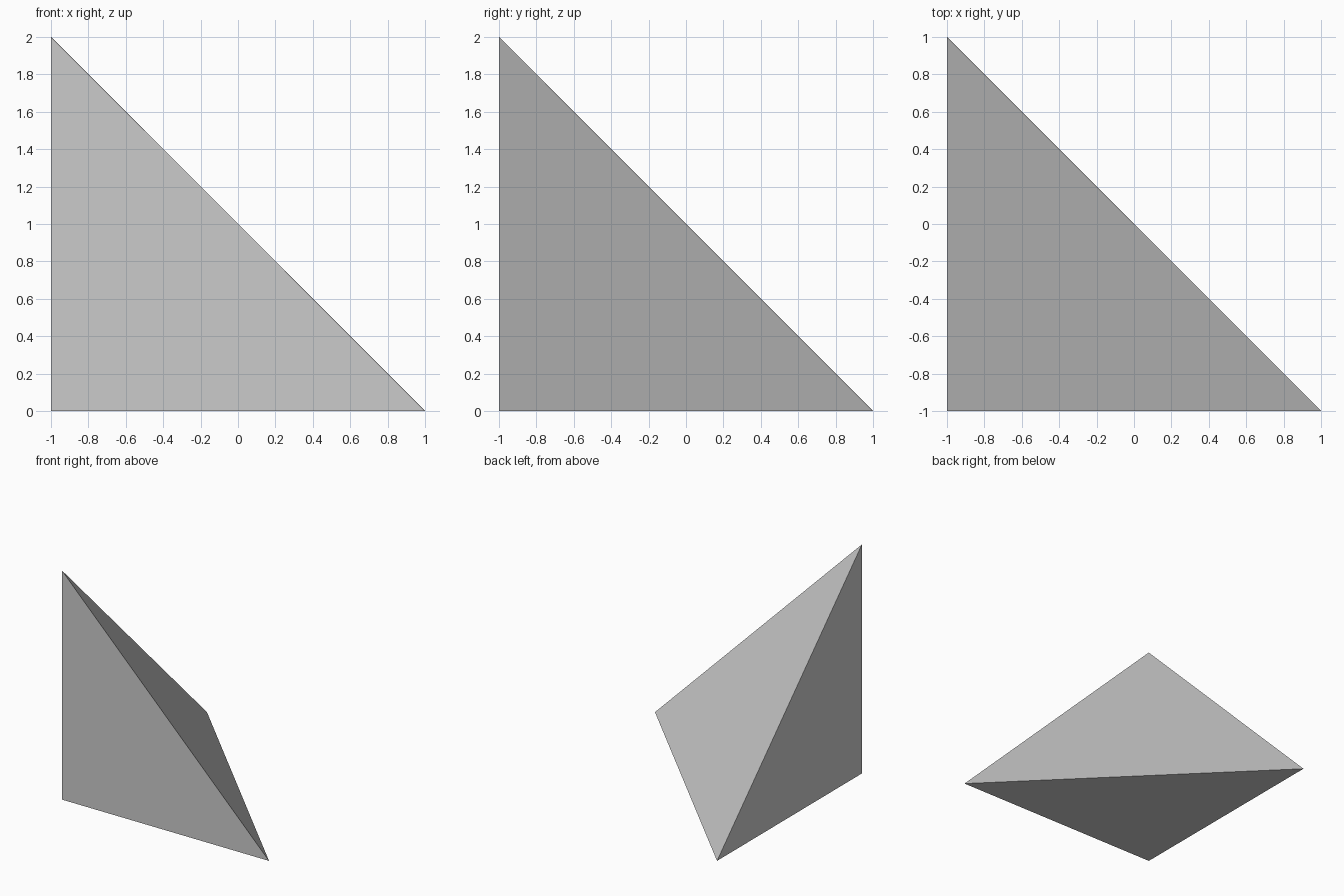
import bpy, bmesh
from mathutils import Vector

if "Cube" in bpy.data.objects:
    bpy.data.objects.remove(bpy.data.objects["Cube"])

CORNERS = [(-1, -1, 0), (1, -1, 0), (-1, 1, 0), (-1, -1, 2)]
# each cutting plane: a point on it and its normal
KNOT = (-0.5, -1, 0)
ACROSS = (-0.75, -0.75, 0)


def wedge_piece(name, cuts):
    """Right-angled pyramid trimmed by planes; material behind each normal stays."""
    bm = bmesh.new()
    for c in CORNERS:
        bm.verts.new(c)
    bmesh.ops.convex_hull(bm, input=bm.verts[:])
    for point, normal in cuts:
        bmesh.ops.bisect_plane(bm, geom=bm.verts[:] + bm.edges[:] + bm.faces[:],
                               dist=1e-5, plane_co=Vector(point),
                               plane_no=Vector(normal).normalized(), clear_outer=True)
        bmesh.ops.holes_fill(bm, edges=[e for e in bm.edges if e.is_boundary], sides=0)
    bmesh.ops.recalc_face_normals(bm, faces=bm.faces[:])
    mesh = bpy.data.meshes.new(name)
    bm.to_mesh(mesh)
    bm.free()
    obj = bpy.data.objects.new(name, mesh)
    bpy.context.collection.objects.link(obj)


# tall corner column under the apex
wedge_piece("corner_column", [(ACROSS, (0, 1, 0)), (ACROSS, (1, 1, 0))])
# thin slab along the left side
wedge_piece("left_slab", [(ACROSS, (0, -1, 0)), (ACROSS, (1, 0, 0))])
# large central block
wedge_piece("middle_block", [(ACROSS, (-1, 0, 0)), (ACROSS, (-1, -1, 0)),
                             (KNOT, (1, -1, 0)), (KNOT, (2, -1, -1))])
# small front sliver
wedge_piece("front_sliver", [(KNOT, (-1, 1, 0)), (KNOT, (1, 0, -1))])
# right-hand tip
wedge_piece("right_tip", [(KNOT, (-2, 1, 1)), (KNOT, (-1, 0, 1))])
